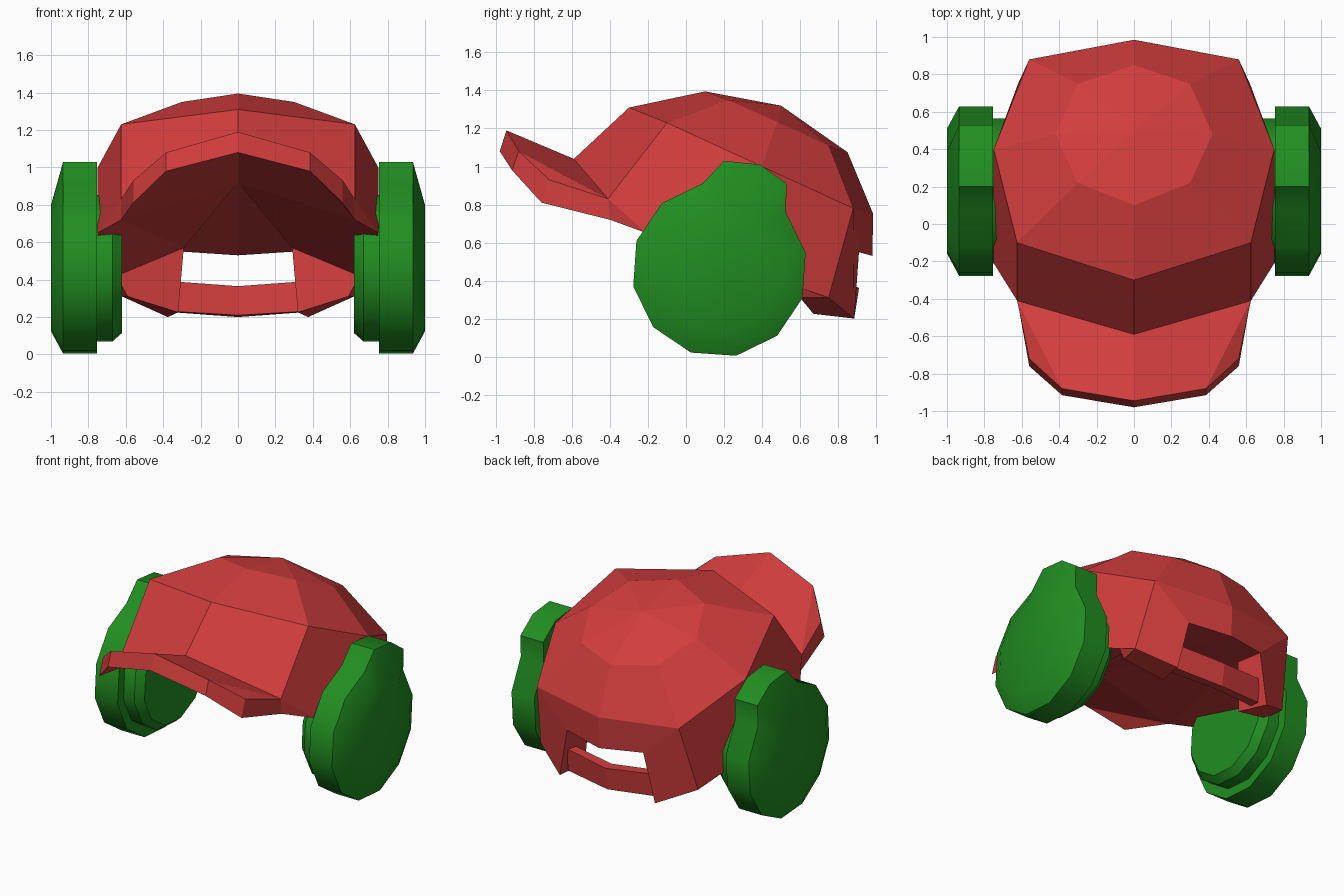
import bpy, bmesh, math
from mathutils import Vector

if "Cube" in bpy.data.objects:
    bpy.data.objects.remove(bpy.data.objects["Cube"], do_unlink=True)


def make_material(name, colour):
    mat = bpy.data.materials.new(name)
    mat.use_nodes = True
    mat.diffuse_color = (*colour, 1)
    mat.node_tree.nodes["Principled BSDF"].inputs["Base Color"].default_value = (*colour, 1)
    return mat


red = make_material("cap red", (0.64, 0.046, 0.046))
green = make_material("muff green", (0.015, 0.27, 0.015))


def strip(a, b, closed=False):
    """Quads between two matching rows of points."""
    count = len(a) if closed else len(a) - 1
    nxt = [(i + 1) % len(a) for i in range(len(a))]
    return [(a[i], a[nxt[i]], b[nxt[i]], b[i]) for i in range(count)]


def build_mirrored(name, faces, mat, smooth=False):
    """Make an object from the faces of its left half."""
    bm = bmesh.new()
    for sign in (1, -1):
        for face in faces:
            bm.faces.new([bm.verts.new((sign * x, y, z)) for x, y, z in face])
    bmesh.ops.remove_doubles(bm, verts=bm.verts[:], dist=0.0005)
    bmesh.ops.recalc_face_normals(bm, faces=bm.faces[:])
    # Round the walls but keep the end discs flat
    for face in bm.faces:
        face.smooth = smooth and len(face.verts) == 4
    mesh = bpy.data.meshes.new(name)
    bm.to_mesh(mesh)
    bm.free()
    mesh.materials.append(mat)
    if smooth:
        mesh.set_sharp_from_angle(angle=math.radians(40))
    obj = bpy.data.objects.new(name, mesh)
    bpy.context.collection.objects.link(obj)


# Crown: raised centre, tilted octagon, then the wide ring below it
centre = (0, 0.5, 1.32)
crown = [(0, 0.1, 1.395), (0.3, 0.22, 1.35), (0.42, 0.48, 1.235), (0.3, 0.75, 1.11), (0, 0.85, 1.075)]
wide = [(0, -0.3, 1.31), (0.625, -0.1, 1.23), (0.75, 0.4, 1.0), (0.56, 0.88, 0.78), (0, 0.985, 0.75)]
cap = strip(crown, wide)
cap += [(centre, crown[i], crown[i + 1]) for i in range(4)]

# Lower rim of the panels
front_mid, front_side = (0, -0.59, 1.04), (0.625, -0.41, 0.83)
low_front, low_side = (0.75, -0.21, 0.65), (0.73, 0.4, 0.43)
low_back = (0.62, 0.75, 0.31)
cap += [(front_mid, front_side, wide[1], wide[0]),
        (front_side, wide[1], wide[2], low_front),
        (low_front, wide[2], low_side),
        (wide[2], wide[3], low_back, low_side)]

# Back panel with its opening, and the thick tabs beside it
hole_mid, hole_side, hole_inner = (0, 0.98, 0.53), (0.3, 0.91, 0.55), (0.29, 0.7, 0.57)
tab_tip, tab_inner = (0.375, 0.885, 0.2), (0.32, 0.67, 0.225)
tab_root, tab_heel = (0.65, 0.6, 0.42), (0.59, 0.6, 0.31)
cap += [(wide[4], wide[3], hole_side, hole_mid),
        (wide[3], low_back, tab_tip, hole_side),
        (low_back, tab_tip, tab_inner, tab_heel),
        (hole_side, hole_inner, tab_inner, tab_tip),
        (hole_inner, tab_root, tab_heel, tab_inner),
        (low_back, tab_root, tab_heel),
        (low_back, low_side, tab_root)]

# Upturned brim: upper edge, lower edge and underside
upper = [(0, -0.945, 1.19), (0.385, -0.88, 1.08), (0.56, -0.72, 0.93), front_side]
lower = [(0, -0.98, 1.08), (0.385, -0.915, 0.98), (0.56, -0.76, 0.81), (0.625, -0.4, 0.72)]
under_mid = (0, -0.45, 0.92)
cap += strip(upper, lower)
cap += [(front_mid, front_side, upper[1], upper[0]),
        (front_side, upper[2], upper[1]),
        (front_side, lower[3], low_front),
        (under_mid, lower[0], lower[1], lower[3]),
        (lower[1], lower[2], lower[3])]

# Closed underside
cap += [(under_mid, lower[3], hole_inner),
        (lower[3], low_front, tab_root, hole_inner),
        (low_front, low_side, tab_root),
        (under_mid, hole_inner, hole_side, hole_mid)]
build_mirrored("cap", cap, red)

# Strap across the back opening
mid = [(0, 0.91, 0.36), (0, 0.885, 0.2), (0, 0.82, 0.21), (0, 0.84, 0.365)]
end = [(0.34, 0.86, 0.39), (0.34, 0.84, 0.225), (0.34, 0.77, 0.23), (0.34, 0.79, 0.39)]
build_mirrored("back_strap", strip(mid, end, True) + [tuple(end)], red)

# Ear muff outline: twelve sides, with one corner pulled up into a stub
hub = Vector((0.176, 0.458))
outline = []
for i in range(12):
    angle = math.radians(11 + 30 * i)
    if i == 2:
        outline += [Vector(p) for p in ((0.53, 0.91), (0.39, 1.01), (0.2, 1.03))]
    else:
        outline.append(hub + 0.462 * Vector((math.cos(angle), math.sin(angle))))


def ring(x, radius=None):
    points = outline if radius is None else [hub + (p - hub).normalized() * radius for p in outline]
    return [(x, p.x, p.y) for p in points]


def stack(rings):
    faces = [tuple(rings[0]), tuple(rings[-1])]
    for a, b in zip(rings, rings[1:]):
        faces += strip(a, b, True)
    return faces


# Muff shells and inner cushions
build_mirrored("muff_shells", stack([ring(0.755), ring(0.935), ring(1.0, 0.34)]), green, True)
build_mirrored("muff_cushions", stack([ring(0.62, 0.35), ring(0.67, 0.395), ring(0.76, 0.395)]), green, True)
